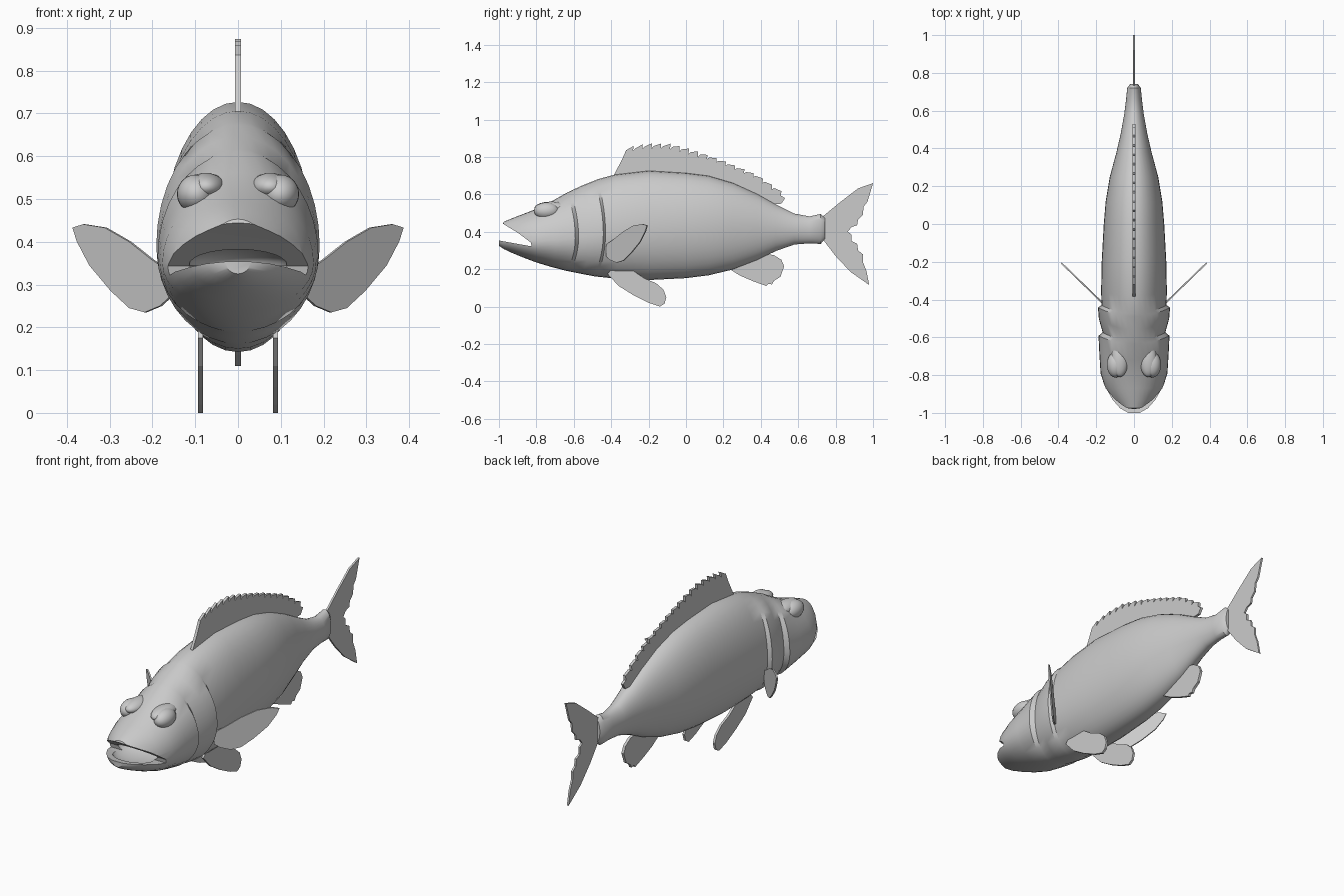
import bpy, bmesh, math
from mathutils import Vector

if "Cube" in bpy.data.objects:
    bpy.data.objects.remove(bpy.data.objects["Cube"], do_unlink=True)

grey = bpy.data.materials.new("pale_grey")
grey.use_nodes = True
grey.diffuse_color = (0.6, 0.6, 0.6, 1)
grey.node_tree.nodes["Principled BSDF"].inputs["Base Color"].default_value = (0.6, 0.6, 0.6, 1)


def finish(name, bm, smooth=True):
    """Turn a bmesh into a named, coloured object."""
    bmesh.ops.recalc_face_normals(bm, faces=bm.faces)
    mesh = bpy.data.meshes.new(name)
    bm.to_mesh(mesh)
    bm.free()
    obj = bpy.data.objects.new(name, mesh)
    bpy.context.collection.objects.link(obj)
    mesh.materials.append(grey)
    if smooth:
        shade(obj)
    return obj


def shade(obj):
    bpy.ops.object.select_all(action="DESELECT")
    obj.select_set(True)
    bpy.context.view_layer.objects.active = obj
    bpy.ops.object.shade_smooth_by_angle(angle=math.radians(35))


def plate(name, outline, thick, origin=(0, 0, 0), along=(0, 1, 0)):
    """Thin fin: outline of (distance along a direction, height)."""
    along = Vector(along).normalized()
    side = along.cross(Vector((0, 0, 1)))
    bm = bmesh.new()
    verts = [bm.verts.new(Vector(origin) + along * u + Vector((0, 0, z)) - side * thick / 2)
             for u, z in outline]
    face = bm.faces.new(verts)
    grown = bmesh.ops.extrude_face_region(bm, geom=[face])["geom"]
    bmesh.ops.translate(bm, vec=side * thick,
                        verts=[g for g in grown if isinstance(g, bmesh.types.BMVert)])
    bmesh.ops.triangulate(bm, faces=[f for f in bm.faces if len(f.verts) > 4])
    return finish(name, bm, False)


def ellipsoid(name, centre, radii):
    bm = bmesh.new()
    bmesh.ops.create_uvsphere(bm, u_segments=24, v_segments=14, radius=1)
    bmesh.ops.scale(bm, vec=radii, verts=bm.verts)
    bmesh.ops.translate(bm, vec=centre, verts=bm.verts)
    return finish(name, bm)


def cut(target, cutter):
    cutter.hide_render = True
    mod = target.modifiers.new("cut", "BOOLEAN")
    mod.operation, mod.solver, mod.object = "DIFFERENCE", "EXACT", cutter
    bpy.context.view_layer.objects.active = target
    bpy.ops.object.modifier_apply(modifier=mod.name)
    bpy.data.objects.remove(cutter, do_unlink=True)


# Body stations: y, top, bottom, height of widest point, half width
stations = [
    (-1, .39, .325, .355, .03), (-.975, .453, .308, .355, .075),
    (-.93, .472, .287, .352, .115), (-.87, .495, .262, .35, .152),
    (-.8, .522, .236, .35, .177), (-.72, .562, .212, .355, .183),
    (-.635, .61, .19, .365, .188), (-.62, .617, .187, .37, .166),
    (-.56, .645, .175, .38, .186), (-.49, .673, .162, .39, .191),
    (-.475, .68, .16, .39, .172), (-.38, .706, .15, .4, .174),
    (-.2, .727, .142, .42, .171), (0, .715, .152, .43, .16),
    (.12, .7, .167, .435, .15), (.25, .662, .198, .435, .128),
    (.38, .603, .248, .43, .093), (.48, .547, .297, .425, .07),
    (.58, .497, .332, .415, .052), (.66, .482, .338, .41, .042),
    (.72, .495, .335, .415, .036), (.742, .475, .36, .415, .02)]

# Body: lofted rings; the gill edges bow backwards at mid height
SIDES = 36
bm = bmesh.new()
rings = []
for y, top, low, mid, half in stations:
    bow = .06 * max(0, 1 - abs(y + .55) / .3)
    ring = []
    for i in range(SIDES):
        a = math.tau * i / SIDES
        c, s = math.cos(a), math.sin(a)
        z = mid + s * (top - mid if s > 0 else mid - low)
        ring.append(bm.verts.new((half * c, y + bow * c * c, z)))
    rings.append(ring)
for a, b in zip(rings, rings[1:]):
    for i in range(SIDES):
        j = (i + 1) % SIDES
        bm.faces.new((a[i], a[j], b[j], b[i]))
bm.faces.new(rings[0])
bm.faces.new(rings[-1])
body = finish("body", bm, False)

# Open mouth: wedge between the jaws and a hollow behind it
cut(body, plate("mouth_wedge", [(-1.1, .53), (-.965, .434), (-.9, .395), (-.83, .343),
                                (-.825, .322), (-.9, .335), (-1.1, .372)], .6))
cut(body, ellipsoid("mouth_hollow", (0, -.84, .345), (.115, .12, .04)))
shade(body)

# Dorsal fin with backward leaning spines along its ridge
ridge = [(-.32, .845), (-.2, .868), (-.08, .865), (.03, .835),
         (.2, .775), (.38, .7), (.52, .605)]


def ridge_height(y):
    for (a, za), (b, zb) in zip(ridge, ridge[1:]):
        if y <= b:
            return za + (zb - za) * (y - a) / (b - a)
    return ridge[-1][1]


TEETH = 17
step = (ridge[-1][0] - ridge[0][0]) / TEETH
dorsal = [(-.36, .67), (-.385, .705), (-.345, .78)]
for i in range(TEETH):
    y = ridge[0][0] + i * step
    depth = .022 if i < 8 else .012
    dorsal += [(y, ridge_height(y) - depth * .4), (y + step * .8, ridge_height(y + step * .8) + .006),
               (y + step * .75, ridge_height(y + step) - depth)]
dorsal += [(.53, .58), (.51, .55), (.42, .545), (.36, .57), (.2, .64), (0, .67), (-.2, .69)]
plate("dorsal_fin", dorsal, .014)

# Tail fin with a ragged trailing edge
plate("tail_fin", [(.7, .37), (.735, .355), (.8, .27), (.88, .185), (.98, .115), (.965, .19),
                   (.945, .24), (.945, .28), (.92, .3), (.915, .335), (.885, .35),
                   (.885, .385), (.865, .4), (.885, .425), (.915, .435), (.92, .465),
                   (.945, .49), (.95, .535), (.97, .56), (1, .66), (.92, .632),
                   (.82, .555), (.735, .485), (.7, .465)], .01)

# Anal fin
plate("anal_fin", [(.2, .22), (.29, .165), (.36, .135), (.43, .11), (.44, .122), (.46, .118),
                   (.47, .137), (.505, .16), (.525, .215), (.51, .25), (.47, .275),
                   (.41, .285), (.34, .29)], .014)

# Paired fins and eyes
pelvic = [(-.42, .175), (-.36, .11), (-.28, .06), (-.2, .02), (-.14, 0), (-.115, .015),
          (-.105, .05), (-.12, .09), (-.16, .125), (-.22, .15), (-.28, .19), (-.38, .22)]
pectoral = [(-.03, .27), (0, .25), (.05, .235), (.1, .245), (.16, .285), (.23, .345),
            (.27, .4), (.285, .433), (.25, .441), (.18, .433), (.1, .4), (.03, .36), (-.03, .33)]
for label, s in (("left", 1), ("right", -1)):
    plate(label + "_pelvic_fin", pelvic, .012, (s * .088, 0, 0))
    plate(label + "_pectoral_fin", pectoral, .008, (s * .18, -.405, 0), (s, .97, 0))
    ellipsoid(label + "_eye", (s * .098, -.745, .512), (.045, .068, .045))
    ellipsoid(label + "_brow", (s * .075, -.72, .528), (.045, .09, .033))
